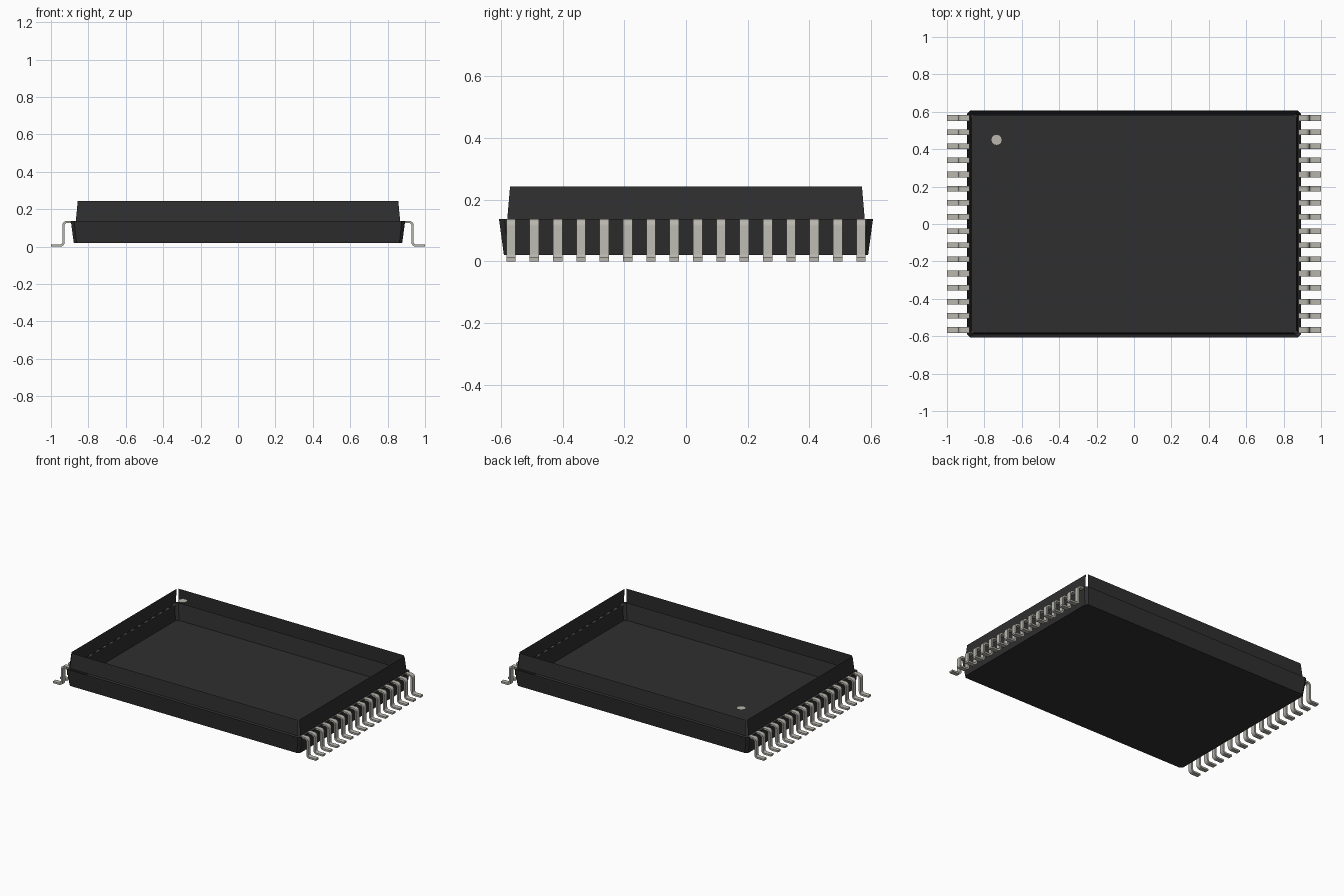
import bpy, bmesh, math

if "Cube" in bpy.data.objects:
    bpy.data.objects.remove(bpy.data.objects["Cube"])


def material(name, rgb):
    m = bpy.data.materials.new(name)
    m.diffuse_color = (*rgb, 1)
    m.use_nodes = True
    m.node_tree.nodes["Principled BSDF"].inputs["Base Color"].default_value = m.diffuse_color
    return m


BLACK = material("black plastic", (0.028, 0.028, 0.028))
METAL = material("tinned metal", (0.48, 0.47, 0.42))


def finish(name, bm, mat):
    me = bpy.data.meshes.new(name)
    bm.to_mesh(me)
    bm.free()
    me.materials.append(mat)
    ob = bpy.data.objects.new(name, me)
    bpy.context.collection.objects.link(ob)
    return ob


def ring(bm, hx, hy, c, z):
    """Rectangle with small cut corners, counter-clockwise from the front edge."""
    pts = [(-hx + c, -hy), (hx - c, -hy), (hx, -hy + c), (hx, hy - c),
           (hx - c, hy), (-hx + c, hy), (-hx, hy - c), (-hx, -hy + c)]
    return [bm.verts.new((x, y, z)) for x, y in pts]


def walls(bm, low, high, step=1):
    for i in range(0, 8, step):
        j = (i + 1) % 8
        bm.faces.new((low[i], low[j], high[j], high[i]))


# Lower tray: closed floor, walls flaring outwards
bm = bmesh.new()
low = ring(bm, 0.878, 0.59, 0.015, 0.02)
high = ring(bm, 0.894, 0.606, 0.018, 0.138)
walls(bm, low, high)
bm.faces.new(low[::-1])
finish("lower_tray", bm, BLACK)

# Upper frame: four separate walls, open at the top and at the cut corners
bm = bmesh.new()
low = ring(bm, 0.877, 0.589, 0.010, 0.138)
high = ring(bm, 0.867, 0.58, 0.010, 0.243)
walls(bm, low, high, 2)
finish("upper_frame", bm, BLACK)

# Round marker at the corner of the top
bm = bmesh.new()
bmesh.ops.create_circle(bm, cap_ends=True, radius=0.03, segments=12)
bmesh.ops.translate(bm, verts=bm.verts, vec=(-0.735, 0.45, 0.243))
finish("corner_marker", bm, METAL)

# Bent leads: centre line with rounded bends, thickened and given width
T, W, R = 0.012, 0.03, 0.018
XV, ZT, ZB = 0.933, 0.132, T / 2
N = 4
path = [(0.88, ZT, 0.0)]
for k in range(N + 1):
    a = math.pi / 2 * (1 - k / N)
    path.append((XV - R + R * math.cos(a), ZT - R + R * math.sin(a), a - math.pi / 2))
for k in range(N + 1):
    a = math.pi + math.pi / 2 * k / N
    path.append((XV + R + R * math.cos(a), ZB + R + R * math.sin(a), a + math.pi / 2 - 2 * math.pi))
path.append((1.0, ZB, 0.0))


def lead(bm, side, y):
    loops = []
    for x, z, d in path:
        nx, nz = -math.sin(d) * T / 2, math.cos(d) * T / 2
        loops.append([bm.verts.new((side * (x + s * nx), y + w * W / 2, z + s * nz))
                      for s, w in ((1, -1), (1, 1), (-1, 1), (-1, -1))])
    for a, b in zip(loops, loops[1:]):
        for i in range(4):
            j = (i + 1) % 4
            bm.faces.new((a[i], a[j], b[j], b[i]))
    bm.faces.new(loops[0])
    bm.faces.new(loops[-1])


for name, side in (("left_leads", -1), ("right_leads", 1)):
    bm = bmesh.new()
    for i in range(16):
        lead(bm, side, -0.567 + i * 0.0756)
    bmesh.ops.recalc_face_normals(bm, faces=bm.faces)
    ob = finish(name, bm, METAL)
    bpy.ops.object.select_all(action='DESELECT')
    ob.select_set(True)
    bpy.context.view_layer.objects.active = ob
    bpy.ops.object.shade_smooth_by_angle(angle=math.radians(35))
